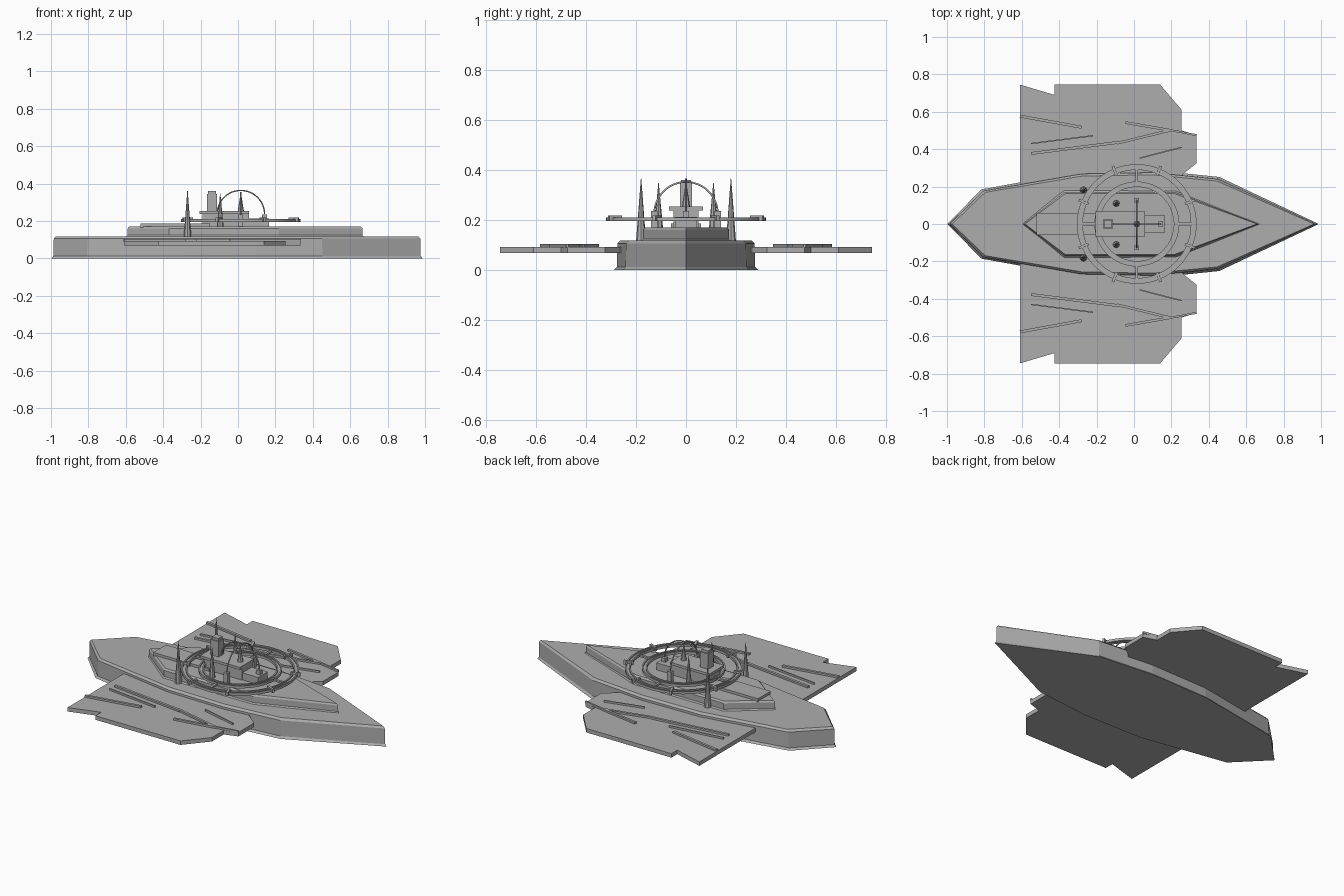
import bpy, math
from mathutils import Vector

cube = bpy.data.objects.get("Cube")
if cube:
    bpy.data.objects.remove(cube, do_unlink=True)

grey = bpy.data.materials.new("hull grey")
grey.use_nodes = True
grey.diffuse_color = (0.42, 0.42, 0.42, 1)
grey.node_tree.nodes["Principled BSDF"].inputs["Base Color"].default_value = (0.42, 0.42, 0.42, 1)

CX = 0.015  # centre of the ring assembly


def make(name, verts, faces):
    mesh = bpy.data.meshes.new(name)
    mesh.from_pydata(verts, [], faces)
    mesh.materials.append(grey)
    obj = bpy.data.objects.new(name, mesh)
    bpy.context.collection.objects.link(obj)
    return obj


def loft(name, outline, levels):
    """Stack copies of a counter-clockwise outline; levels are (z, outward offset)."""
    n, verts, faces = len(outline), [], []
    sx = max(abs(p[0]) for p in outline)
    sy = max(abs(p[1]) for p in outline)
    for z, d in levels:
        verts += [(x * (1 + d / sx), y * (1 + d / sy), z) for x, y in outline]
    for k in range(len(levels) - 1):
        for i in range(n):
            j = (i + 1) % n
            faces.append((k * n + i, k * n + j, k * n + n + j, k * n + n + i))
    faces.append(tuple(reversed(range(n))))
    faces.append(tuple(range((len(levels) - 1) * n, len(levels) * n)))
    return make(name, verts, faces)


def mirrored(half):
    """Close a half outline (bow to stern, +y side) over the x axis."""
    return half + [(x, -y) for x, y in reversed(half) if y > 0]


def box(name, x0, x1, y0, y1, z0, z1):
    return loft(name, [(x0, y0), (x1, y0), (x1, y1), (x0, y1)], [(z0, 0), (z1, 0)])


def bar(name, a, b, width, z0, z1):
    a, b = Vector(a), Vector(b)
    d = (b - a).normalized() * width / 2
    s = Vector((-d.y, d.x))
    return loft(name, [tuple(p) for p in (a - s, b - s, b + s, a + s)], [(z0, 0), (z1, 0)])


def spike(name, x, y, z0, z1, radius):
    bpy.ops.mesh.primitive_cone_add(vertices=8, radius1=radius, radius2=0.001,
                                    depth=z1 - z0, location=(x, y, (z0 + z1) / 2))
    obj = bpy.context.object
    obj.name = name
    obj.data.materials.append(grey)


def ring(name, inner, outer, z0, z1, sides=64):
    verts, faces = [], []
    for i in range(sides):
        a = 2 * math.pi * i / sides
        for r, z in ((inner, z0), (outer, z0), (outer, z1), (inner, z1)):
            verts.append((CX + r * math.cos(a), r * math.sin(a), z))
        j = (i + 1) % sides
        for k in range(4):
            m = (k + 1) % 4
            faces.append((i * 4 + k, j * 4 + k, j * 4 + m, i * 4 + m))
    return make(name, verts, [tuple(reversed(f)) for f in faces])


def arch(name, radius, base, across):
    curve = bpy.data.curves.new(name, "CURVE")
    curve.dimensions = "3D"
    curve.bevel_depth = 0.004
    curve.bevel_resolution = 1
    steps = 24
    spline = curve.splines.new("POLY")
    spline.points.add(steps)
    for i, p in enumerate(spline.points):
        a = math.pi * i / steps
        h = radius * math.cos(a)
        p.co = (CX + (0 if across else h), h if across else 0, base + radius * math.sin(a), 1)
    curve.materials.append(grey)
    bpy.context.collection.objects.link(bpy.data.objects.new(name, curve))


# Hull with a flared foot and chamfered deck edge
hull = mirrored([(0.975, 0), (0.45, 0.24), (0.1, 0.275), (-0.28, 0.268), (-0.805, 0.177), (-0.985, 0)])
loft("hull", hull, [(0, 0.013), (0.012, 0.002), (0.105, 0), (0.117, -0.012)])

# Raised deck and its aft step
deck = mirrored([(0.665, 0), (0.22, 0.17), (-0.37, 0.172), (-0.59, 0)])
loft("upper_deck", deck, [(0.112, 0.012), (0.124, 0), (0.16, 0), (0.17, -0.008)])
box("aft_step", -0.52, -0.15, -0.06, 0.06, 0.165, 0.185)

# Side wings with surface strips
wing = [(-0.61, 0.1), (0.26, 0.1), (0.26, 0.265), (0.335, 0.325), (0.335, 0.475), (0.255, 0.5),
        (0.255, 0.61), (0.14, 0.745), (-0.425, 0.745), (-0.425, 0.69), (-0.61, 0.745)]
strips = [((-0.61, 0.577), (-0.28, 0.517), 0.015), ((-0.55, 0.43), (-0.22, 0.472), 0.007),
          ((-0.55, 0.377), (-0.08, 0.437), 0.015), ((-0.045, 0.542), (0.2, 0.5), 0.014),
          ((-0.09, 0.432), (0.19, 0.5), 0.014), ((0.19, 0.503), (0.335, 0.475), 0.01),
          ((0.03, 0.352), (0.255, 0.41), 0.007)]
for side, s in (("left", 1), ("right", -1)):
    outline = [(x, s * y) for x, y in wing]
    loft(side + "_wing", outline if s > 0 else outline[::-1], [(0.068, 0), (0.092, 0)])
    for i, (a, b, w) in enumerate(strips):
        bar(f"{side}_wing_strip_{i}", (a[0], s * a[1]), (b[0], s * b[1]), w, 0.09, 0.103)

# Twin rings, each a thin web between two rims
for name, r0, r1 in (("outer_ring", 0.289, 0.32), ("inner_ring", 0.198, 0.227)):
    ring(name + "_web", r0 + 0.006, r1 - 0.006, 0.198, 0.203)
    ring(name + "_inner_rim", r0, r0 + 0.008, 0.195, 0.21)
    ring(name + "_outer_rim", r1 - 0.008, r1, 0.195, 0.21)

# Clamps on the outer ring and spokes joining the rings
for i in range(8):
    for name, turn, r0, r1, z1 in (("clamp", 0.5, 0.28, 0.335, 0.217), ("spoke", 0, 0.2, 0.3, 0.206)):
        if name == "spoke" and i % 2:
            continue
        a = (i + turn) * math.pi / 4
        c, s = math.cos(a), math.sin(a)
        bar(f"{name}_{i}", (CX + r0 * c, r0 * s), (CX + r1 * c, r1 * s), 0.014, 0.195, z1)

# Central platform, tower and forward block
box("platform_base", -0.19, 0.06, -0.05, 0.05, 0.165, 0.24)
box("platform_slab", -0.205, 0.06, -0.068, 0.068, 0.238, 0.253)
box("forward_block", 0.05, 0.165, -0.045, 0.045, 0.165, 0.212)
box("tower", -0.165, -0.112, -0.025, 0.025, 0.25, 0.345)
box("tower_cap", -0.16, -0.117, -0.02, 0.02, 0.345, 0.36)

# Crossed arches with their feet
arch("fore_aft_arch", 0.127, 0.236, False)
arch("cross_arch", 0.127, 0.225, True)
for i in range(4):
    a = i * math.pi / 2
    x, y = CX + 0.127 * math.cos(a), 0.127 * math.sin(a)
    box(f"arch_foot_{i}", x - 0.013, x + 0.013, y - 0.013, y + 0.013, 0.165, 0.235)

# Spikes
spike("centre_spike", CX, 0, 0.2, 0.35, 0.025)
for side, s in (("left", 1), ("right", -1)):
    spike(side + "_inner_spike", -0.095, s * 0.11, 0.168, 0.347, 0.018)
    spike(side + "_outer_spike", -0.27, s * 0.18, 0.115, 0.365, 0.02)
